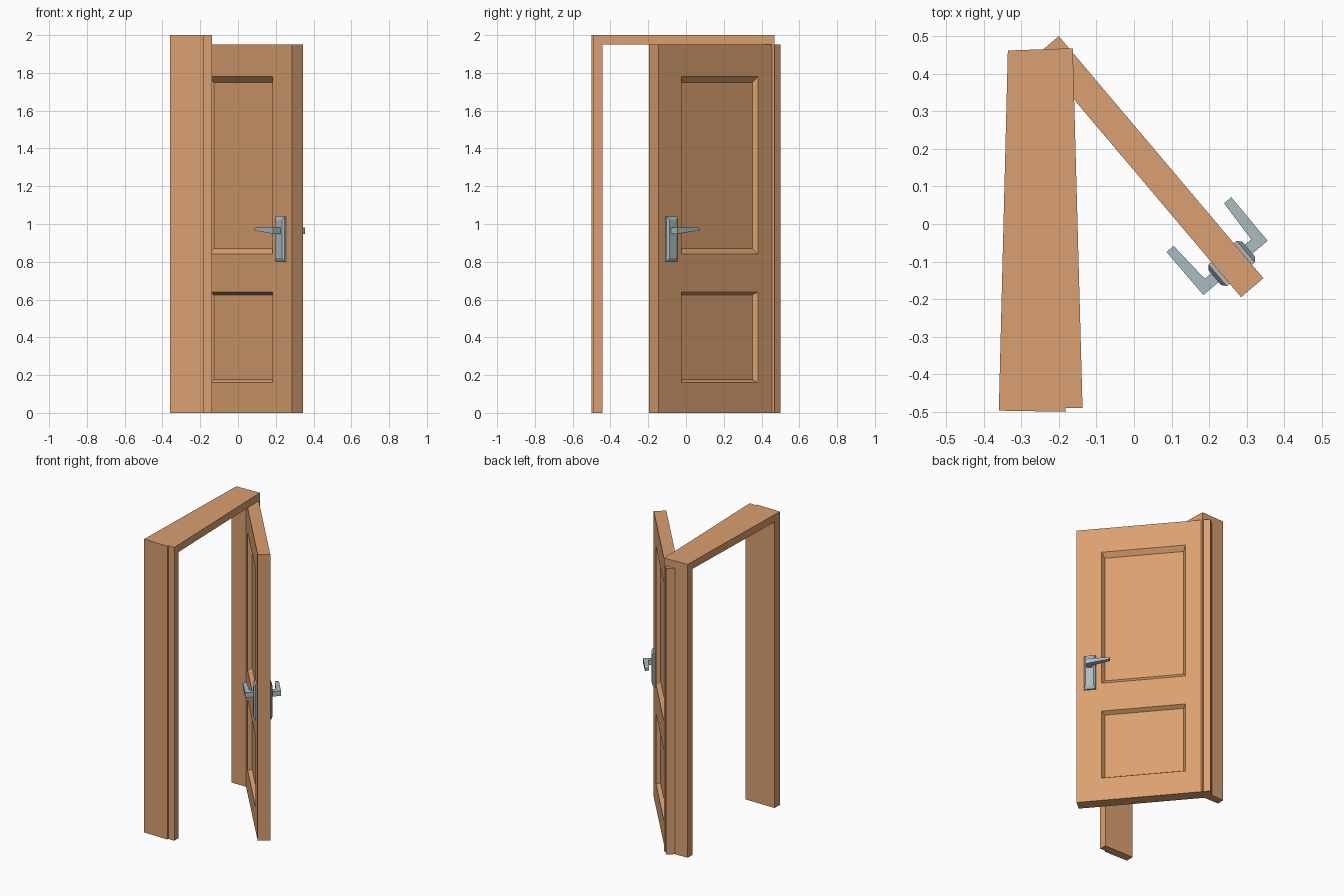
import bpy, bmesh, math
from mathutils import Matrix, Vector

if "Cube" in bpy.data.objects:
    bpy.data.objects.remove(bpy.data.objects["Cube"])


def material(name, color):
    m = bpy.data.materials.new(name)
    m.diffuse_color = color
    m.use_nodes = True
    m.node_tree.nodes["Principled BSDF"].inputs["Base Color"].default_value = m.diffuse_color
    return m


wood = material("wood", (0.70, 0.35, 0.16, 1))
metal = material("metal", (0.40, 0.50, 0.53, 1))


def prism(plan, z0, z1):
    """Closed prism from a plan outline."""
    bm = bmesh.new()
    face = bm.faces.new([bm.verts.new((x, y, z0)) for x, y in plan])
    ext = bmesh.ops.extrude_face_region(bm, geom=[face], use_keep_orig=True)
    for v in ext["geom"]:
        if isinstance(v, bmesh.types.BMVert):
            v.co.z = z1
    return bm


def bisect(bm, co, no):
    bmesh.ops.bisect_plane(bm, geom=bm.verts[:] + bm.edges[:] + bm.faces[:],
                           plane_co=co, plane_no=no)


def finish(bm, name, mat, matrix=Matrix(), mirror=False):
    bmesh.ops.recalc_face_normals(bm, faces=bm.faces)
    me = bpy.data.meshes.new(name)
    bm.to_mesh(me)
    bm.free()
    me.materials.append(mat)
    ob = bpy.data.objects.new(name, me)
    bpy.context.collection.objects.link(ob)
    ob.matrix_world = matrix
    if mirror:
        mod = ob.modifiers.new("mirror", "MIRROR")
        mod.use_axis = (False, True, False)
        mod.use_mirror_merge = False
    return ob


# Door frame: header outline with both ends drawn down into jambs
bm = prism([(-0.36, -0.497), (-0.183, -0.5), (-0.183, -0.49), (-0.137, -0.49),
            (-0.163, 0.468), (-0.336, 0.462)], 1.95, 2.0)
for y in (-0.442, 0.41):
    bisect(bm, (0, y, 0), (0, 1, 0))
bm.normal_update()
ends = []
for f in bm.faces:
    y = f.calc_center_median().y
    if all(abs(v.co.z - 1.95) < 1e-4 for v in f.verts) and (y < -0.44 or y > 0.41):
        ends.append(f)
ext = bmesh.ops.extrude_face_region(bm, geom=ends)
for v in ext["geom"]:
    if isinstance(v, bmesh.types.BMVert):
        v.co.z = 0
finish(bm, "door_frame", wood)

# Door space: x runs along the leaf from the hinge, y is across its thickness
hinge = Matrix.Translation((-0.23, 0.475, 0)) @ Matrix.Rotation(math.radians(-49.8), 4, 'Z')
W, T, H = 0.844, 0.039, 1.95

# Door leaf with two recessed, sloped panels on each side
bm = prism([(0, -T), (W, -T), (W, T), (0, T)], 0, H)
for x in (0.157, 0.687):
    bisect(bm, (x, 0, 0), (1, 0, 0))
for z in (0.16, 0.64, 0.84, 1.78):
    bisect(bm, (0, 0, z), (0, 0, 1))
bmesh.ops.recalc_face_normals(bm, faces=bm.faces)
panels = []
for f in bm.faces:
    c = f.calc_center_median()
    if abs(f.normal.y) > 0.9 and 0.16 < c.x < 0.68 and (0.16 < c.z < 0.64 or 0.84 < c.z < 1.78):
        panels.append(f)
bmesh.ops.inset_individual(bm, faces=panels, thickness=0.023, depth=-0.026)
for f in panels:
    cz = f.calc_center_median().z
    if cz > 1:
        for v in f.verts:
            v.co.z += 0.014 if v.co.z < cz else -0.014
finish(bm, "door_leaf", wood, hinge)

# Handle plates: chamfered block on both faces of the door
bm = prism([(0.722, T - 0.002), (0.797, T - 0.002), (0.797, T + 0.01), (0.722, T + 0.01)], 0.80, 1.04)
bmesh.ops.recalc_face_normals(bm, faces=bm.faces)
outer = [f for f in bm.faces if f.normal.y > 0.9]
bm.faces.ensure_lookup_table()
ext = bmesh.ops.extrude_face_region(bm, geom=outer)
for v in ext["geom"]:
    if isinstance(v, bmesh.types.BMVert):
        v.co.y = T + 0.02
        v.co.x += 0.012 if v.co.x < 0.76 else -0.012
        v.co.z += 0.02 if v.co.z < 0.92 else -0.02
finish(bm, "handle_plate", metal, hinge, True)

# Lever handles: L-shaped in plan, underside tapering up to the tip
bm = prism([(0.744, T + 0.01), (0.775, T + 0.01), (0.775, T + 0.073), (0.624, T + 0.074),
            (0.624, T + 0.049), (0.744, T + 0.042)], 0.948, 0.982)
for v in bm.verts:
    if v.co.x < 0.65:
        v.co.z += 0.018 if v.co.z < 0.96 else -0.002
finish(bm, "lever_handle", metal, hinge, True)
